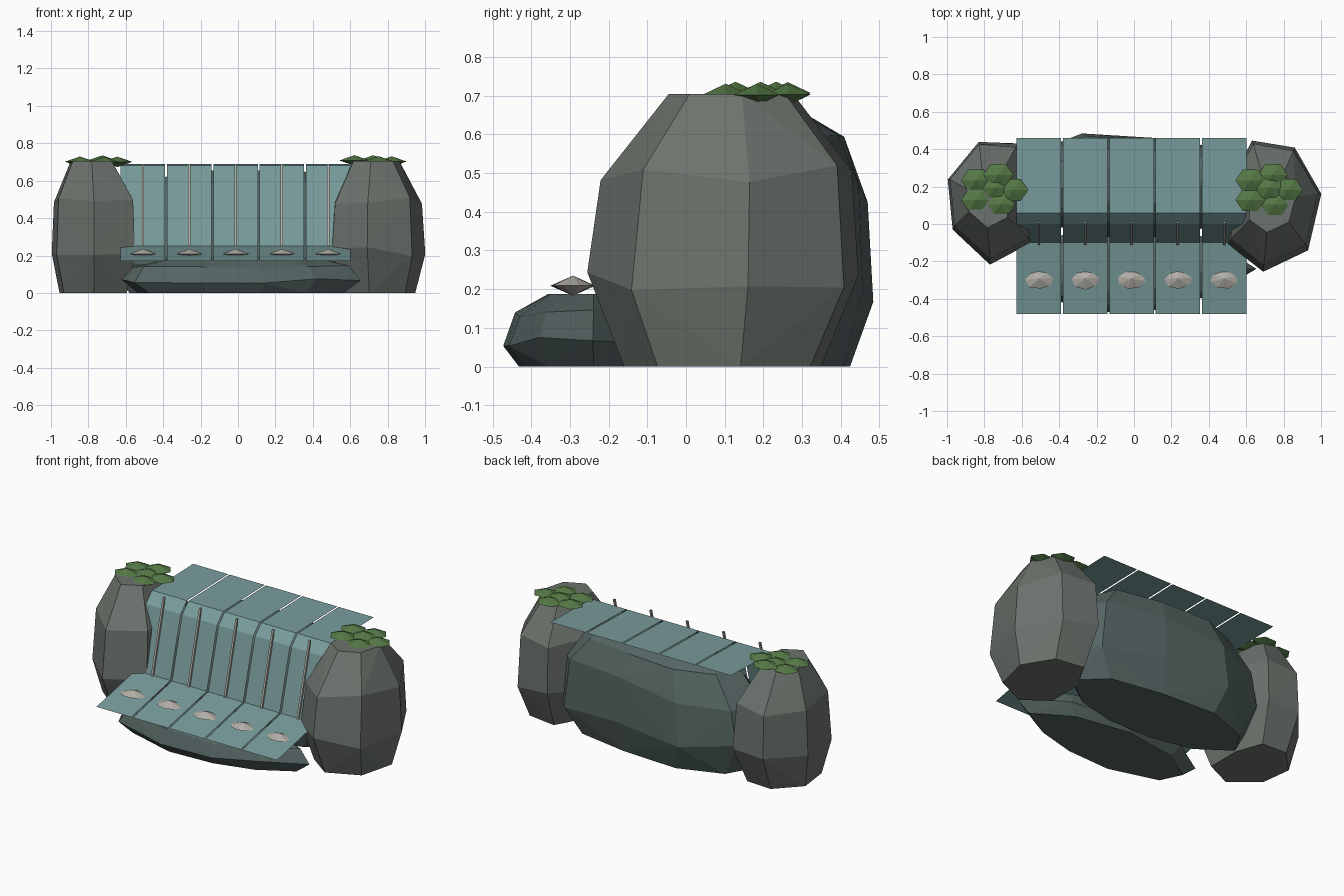
import bpy, bmesh, math, random
from mathutils import Vector

if "Cube" in bpy.data.objects:
    bpy.data.objects.remove(bpy.data.objects["Cube"])

random.seed(4)


def material(name, rgb):
    m = bpy.data.materials.new(name)
    m.diffuse_color = (*rgb, 1)
    m.use_nodes = True
    m.node_tree.nodes["Principled BSDF"].inputs["Base Color"].default_value = m.diffuse_color
    return m


STONE = material("stone", (0.148, 0.168, 0.15))
WET = material("wet_stone", (0.09, 0.13, 0.125))
WATER = material("water", (0.19, 0.33, 0.33))
FOAM = material("foam", (0.45, 0.43, 0.39))
MOSS = material("moss", (0.09, 0.19, 0.06))


def finish(name, bm, mat):
    me = bpy.data.meshes.new(name)
    bmesh.ops.recalc_face_normals(bm, faces=bm.faces)
    bm.to_mesh(me)
    bm.free()
    me.materials.append(mat)
    ob = bpy.data.objects.new(name, me)
    bpy.context.collection.objects.link(ob)
    return ob


def hull(name, groups, mat):
    """One object made of a convex hull per point group."""
    bm = bmesh.new()
    for pts in groups:
        vs = [bm.verts.new(p) for p in pts]
        r = bmesh.ops.convex_hull(bm, input=vs)
        junk = [v for v in set(r["geom_interior"] + r["geom_unused"])
                if isinstance(v, bmesh.types.BMVert) and v.is_valid]
        bmesh.ops.delete(bm, geom=junk, context='VERTS')
    return finish(name, bm, mat)


def rock(name, outline, levels, mat, jit=0.014):
    """Faceted boulder: plan outline scaled at each level (z, scale x, scale y, shift x, shift y)."""
    cx = (min(p[0] for p in outline) + max(p[0] for p in outline)) / 2
    cy = (min(p[1] for p in outline) + max(p[1] for p in outline)) / 2
    zmax = max(l[0] for l in levels)
    pts = []
    for z, sx, sy, dx, dy in levels:
        for x, y in outline:
            dz = 0 if z in (0, zmax) else random.uniform(-2, 2) * jit
            s = 1 - random.uniform(0, jit * 2)
            pts.append((cx + dx + (x - cx) * sx * s, cy + dy + (y - cy) * sy * s, z + dz))
    return hull(name, [pts], mat)


def lump(c, rx, ry, h, n, turn=0.0, jit=0.0):
    """Flat double-pointed blob."""
    x, y, z = c
    pts = [(x, y, z + h), (x, y, z - h)]
    for i in range(n):
        a = turn + 2 * math.pi * i / n
        s = 1 - random.uniform(0, jit)
        pts.append((x + rx * s * math.cos(a), y + ry * s * math.sin(a), z))
    return pts


# side boulders
side_levels = [(0, 0.8, 0.72, 0, 0), (0.22, 1.01, 1.01, 0, 0), (0.5, 0.95, 0.93, 0, 0.01),
               (0.705, 0.5, 0.46, -0.01, 0.02)]
rock("right_boulder", [(0.63, 0.45), (0.86, 0.41), (1.0, 0.16), (0.93, -0.14), (0.69, -0.26),
                       (0.5, -0.11), (0.5, 0.2)], side_levels, STONE)
rock("left_boulder", [(-0.62, 0.43), (-0.83, 0.44), (-1.0, 0.24), (-0.97, -0.03), (-0.77, -0.22),
                      (-0.55, -0.1), (-0.55, 0.2)], side_levels, STONE)

# cliff behind the falls
rock("cliff_rock", [(0.74, 0.2), (0.56, 0.39), (0.16, 0.46), (-0.28, 0.485), (-0.6, 0.36),
                    (-0.7, 0.17), (-0.48, 0.0), (-0.15, -0.07), (0.2, -0.07), (0.5, 0.0)],
     [(0, 0.84, 0.8, 0, 0), (0.18, 1, 1, 0, 0), (0.44, 0.94, 0.92, 0, 0.01),
      (0.57, 0.74, 0.74, 0, 0), (0.655, 0.46, 0.36, 0, 0)], WET, 0.015)

# low ledge under the pool
rock("ledge_rock", [(0.66, -0.24), (0.42, -0.38), (0.14, -0.46), (-0.2, -0.475), (-0.56, -0.37),
                    (-0.63, -0.21), (-0.4, -0.06), (0.0, 0.0), (0.4, -0.07)],
     [(0, 0.86, 0.82, 0, 0), (0.065, 1, 1, 0, 0), (0.14, 0.9, 0.87, 0, 0),
      (0.188, 0.6, 0.5, 0, 0)], WET, 0.006)

# water sheets with foam streak and splash each
profile = [(0.46, 0.69), (0.06, 0.68), (0.0, 0.62), (-0.1, 0.25), (-0.48, 0.17)]
centres = [-0.508 + 0.2475 * i for i in range(5)]
for k, x in enumerate(centres, 1):
    bm = bmesh.new()
    rows = [[bm.verts.new((x + s * 0.119, y, z)) for s in (-1, 1)] for y, z in profile]
    for a, b in zip(rows, rows[1:]):
        bm.faces.new((a[0], b[0], b[1], a[1]))
    ob = finish(f"water_sheet_{k}", bm, WATER)
    if ob.data.polygons[0].normal.z < 0:
        ob.data.flip_normals()

    ends = [Vector((x, 0.008, 0.69)), Vector((x, -0.106, 0.25))]
    hull(f"foam_streak_{k}", [[p + Vector((u, v, 0)) for p in ends
                               for u in (-0.006, 0.006) for v in (-0.006, 0.006)]], FOAM)
    hull(f"splash_foam_{k}", [lump((x, -0.292, 0.209), 0.082, 0.06, 0.026, 8,
                                   random.random(), 0.12)], FOAM)

# moss caps: loose clumps of six-sided tufts
tufts = [(-0.1, 0.05), (0.02, 0.08), (0.1, 0.0), (0.03, -0.08), (-0.1, -0.055), (0.0, 0.01)]
for name, cx in (("left_moss", -0.745), ("right_moss", 0.722)):
    hull(name, [lump((cx + dx, 0.183 + dy, 0.705 + random.uniform(-0.005, 0.004)),
                     0.08, 0.068, 0.028, 6) for dx, dy in tufts], MOSS)
